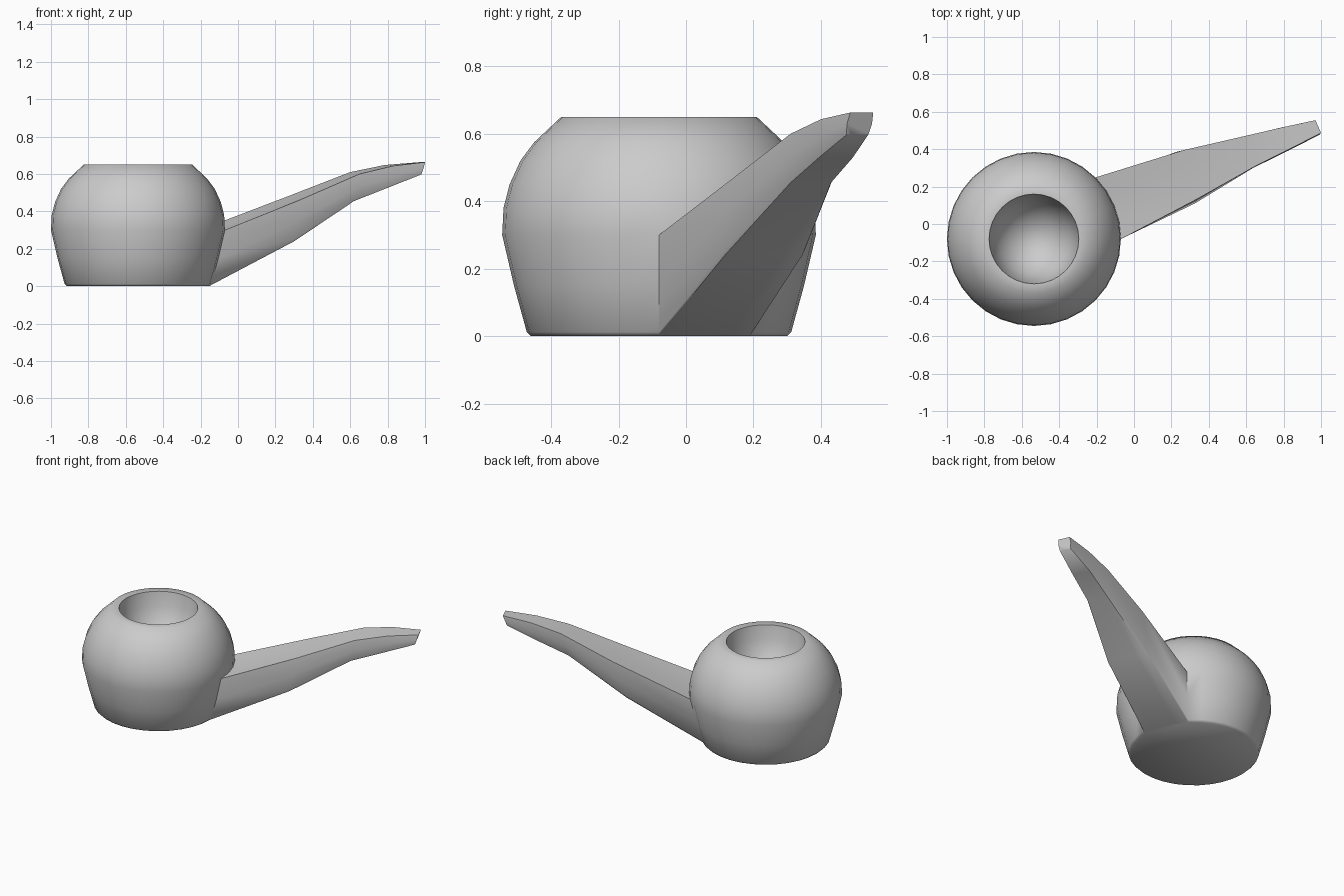
import bpy, bmesh, math
from mathutils import Vector

if "Cube" in bpy.data.objects:
    bpy.data.objects.remove(bpy.data.objects["Cube"])

SEG = 32
CX, CY = -0.535, -0.08
# radius, height: outer wall from the base up, rim, then the hollow
PROFILE = [(0.38, 0), (0.392, 0.012), (0.43, 0.15), (0.465, 0.30), (0.461, 0.38),
           (0.443, 0.45), (0.411, 0.52), (0.37, 0.575), (0.29, 0.65),
           (0.24, 0.65), (0.225, 0.56), (0.19, 0.47), (0.13, 0.40), (0.065, 0.365)]

bm = bmesh.new()

# Bowl: revolved profile, with an opening left where the stem grows out
rings = [[bm.verts.new((CX + r * math.cos(math.tau * i / SEG),
                        CY + r * math.sin(math.tau * i / SEG), z))
          for i in range(SEG)] for r, z in PROFILE]
for k in range(len(rings) - 1):
    for i in range(SEG):
        j = (i + 1) % SEG
        if k < 3 and i < 4:
            continue
        bm.faces.new((rings[k][i], rings[k][j], rings[k + 1][j], rings[k + 1][i]))
bm.faces.new(rings[0][::-1])
floor = bm.verts.new((CX, CY, 0.35))
for i in range(SEG):
    bm.faces.new((rings[-1][i], rings[-1][(i + 1) % SEG], floor))

# Boundary of the opening as (ring, segment) pairs
loop = ([(0, i) for i in range(5)] + [(1, 4), (2, 4)]
        + [(3, i) for i in range(4, -1, -1)] + [(2, 0), (1, 0)])
HEIGHT = {0: 0.0, 1: 0.06, 2: 0.5, 3: 1.0}

# Stem stations: near bottom, far bottom, near top, far top
STATIONS = [
    [(0.30, 0.115, 0.24), (0.20, 0.345, 0.24), (0.34, 0.135, 0.465), (0.265, 0.395, 0.48)],
    [(0.62, 0.31, 0.455), (0.57, 0.43, 0.455), (0.65, 0.31, 0.60), (0.60, 0.472, 0.61)],
    [(0.81, 0.395, 0.53), (0.76, 0.495, 0.53), (0.83, 0.40, 0.643), (0.785, 0.515, 0.648)],
    [(0.98, 0.476, 0.597), (0.95, 0.54, 0.597), (1.0, 0.487, 0.663), (0.97, 0.555, 0.663)],
]
prev = [rings[k][i] for k, i in loop]
for corners in STATIONS:
    nb, fb, nt, ft = map(Vector, corners)
    cur = []
    for k, i in loop:
        u, v = i / 4, HEIGHT[k]
        p = nb.lerp(fb, u).lerp(nt.lerp(ft, u), v)
        if i in (0, 4):  # slightly rounded flanks
            p += (nt - ft) * (0.5 - u) * 0.12 * v * (1 - v) * 4
        cur.append(bm.verts.new(p))
    for a in range(len(loop)):
        b = (a + 1) % len(loop)
        bm.faces.new((prev[a], prev[b], cur[b], cur[a]))
    prev = cur
bm.faces.new(prev)

bmesh.ops.recalc_face_normals(bm, faces=bm.faces)
mesh = bpy.data.meshes.new("pipe")
bm.to_mesh(mesh)
bm.free()
pipe = bpy.data.objects.new("pipe", mesh)
bpy.context.collection.objects.link(pipe)
bpy.context.view_layer.objects.active = pipe
pipe.select_set(True)
bpy.ops.object.shade_smooth_by_angle(angle=math.radians(55))
